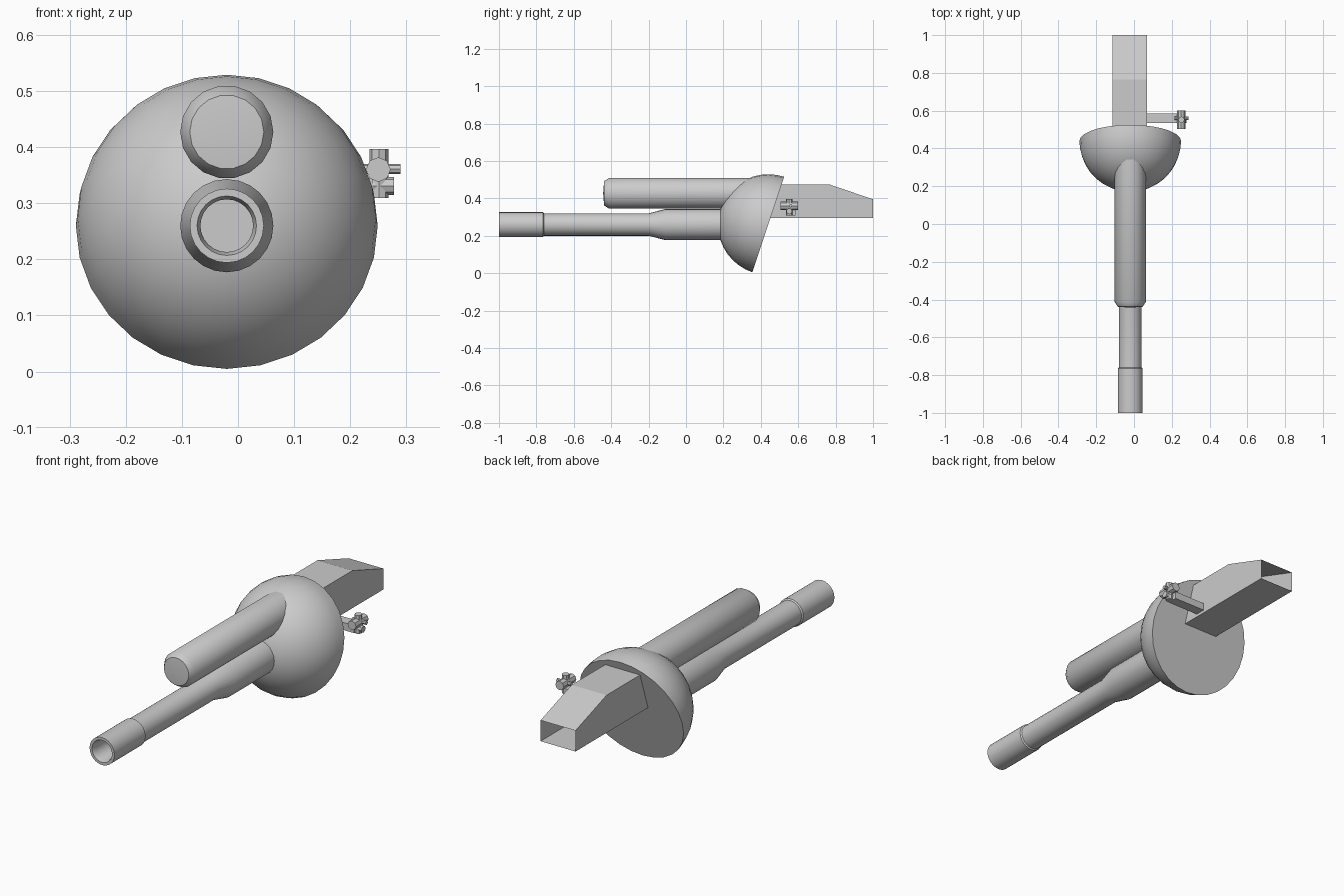
import bpy, bmesh, math
from mathutils import Matrix, Vector

if "Cube" in bpy.data.objects:
    bpy.data.objects.remove(bpy.data.objects["Cube"])

CX = -0.02
grey = bpy.data.materials.new("light grey")
grey.diffuse_color = (0.6, 0.6, 0.6, 1)
grey.use_nodes = True
grey.node_tree.nodes["Principled BSDF"].inputs["Base Color"].default_value = grey.diffuse_color


def finish(name, bm, smooth=True):
    me = bpy.data.meshes.new(name)
    bm.to_mesh(me)
    bm.free()
    me.materials.append(grey)
    ob = bpy.data.objects.new(name, me)
    bpy.context.collection.objects.link(ob)
    if smooth:
        bpy.ops.object.select_all(action='DESELECT')
        ob.select_set(True)
        bpy.context.view_layer.objects.active = ob
        bpy.ops.object.shade_smooth_by_angle(angle=math.radians(35))
    return ob


def lathe(name, profile, segments, origin, axis):
    """Revolve (radius, distance) pairs around an axis through origin."""
    bm = bmesh.new()
    vs = [bm.verts.new((r, 0, d)) for r, d in profile]
    edges = [bm.edges.new(p) for p in zip(vs, vs[1:])]
    bmesh.ops.spin(bm, geom=vs + edges, cent=(0, 0, 0), axis=(0, 0, 1),
                   angle=math.tau, steps=segments, use_merge=True)
    bmesh.ops.remove_doubles(bm, verts=bm.verts, dist=1e-5)
    bmesh.ops.recalc_face_normals(bm, faces=bm.faces)
    rot = Vector((0, 0, 1)).rotation_difference(Vector(axis)).to_matrix().to_4x4()
    bm.transform(Matrix.Translation(origin) @ rot)
    return finish(name, bm)


def rod(name, radius, length, center, axis, segments=8):
    h = length / 2
    return lathe(name, [(0, -h), (radius, -h), (radius, h), (0, h)],
                 segments, center, axis)


# Tilted half-ball shield with a flat back
R = 0.269
arc = [(R * math.cos(i * math.pi / 20), R * math.sin(i * math.pi / 20))
       for i in range(10)]
lathe("shield_dome", [(0, 0)] + arc + [(0, R)], 28, (CX, 0.44, 0.26),
      (0, -0.949, 0.316))

# Main barrel with muzzle sleeve, bore and thicker root
lathe("barrel", [(0, -0.80), (0.047, -0.80), (0.047, -0.98), (0.053, -1.0),
                 (0.066, -1.0), (0.066, -0.765), (0.060, -0.760),
                 (0.060, -0.20), (0.083, -0.11), (0.083, 0.30), (0, 0.30)],
      24, (CX, 0, 0.26), (0, 1, 0))

# Upper tube with rounded nose
lathe("upper_tube", [(0, -0.443), (0.066, -0.438), (0.083, -0.412),
                     (0.083, 0.40), (0, 0.40)],
      18, (CX, 0, 0.427), (0, 1, 0))

# Rear housing: thin shell, sloped at the back and open at the end
bm = bmesh.new()
side = [(0.43, 0.295), (1.0, 0.295), (1.0, 0.395), (0.765, 0.475), (0.43, 0.475)]
left, right = ([bm.verts.new((x, y, z)) for y, z in side] for x in (-0.115, 0.07))
bm.faces.new(left)
bm.faces.new(right[::-1])
for i in range(5):
    if i != 1:
        j = (i + 1) % 5
        bm.faces.new((left[i], right[i], right[j], left[j]))
bmesh.ops.recalc_face_normals(bm, faces=bm.faces)
finish("rear_housing", bm, False)

# Side arm carrying the sight
bm = bmesh.new()
bmesh.ops.create_cube(bm, size=1, matrix=Matrix.Translation((0.15, 0.56, 0.327))
                      @ Matrix.Diagonal((0.18, 0.05, 0.036, 1)))
finish("sight_arm", bm, False)

# Sight made of crossed rods
rod("sight_tube", 0.022, 0.096, (0.25, 0.552, 0.36), (0, 1, 0))
rod("sight_post", 0.017, 0.088, (0.251, 0.552, 0.353), (0, 0, 1))
rod("sight_cross_pin", 0.009, 0.075, (0.252, 0.56, 0.361), (1, 0, 0))
rod("sight_knob", 0.016, 0.04, (0.258, 0.552, 0.331), (1, 0, 0))
